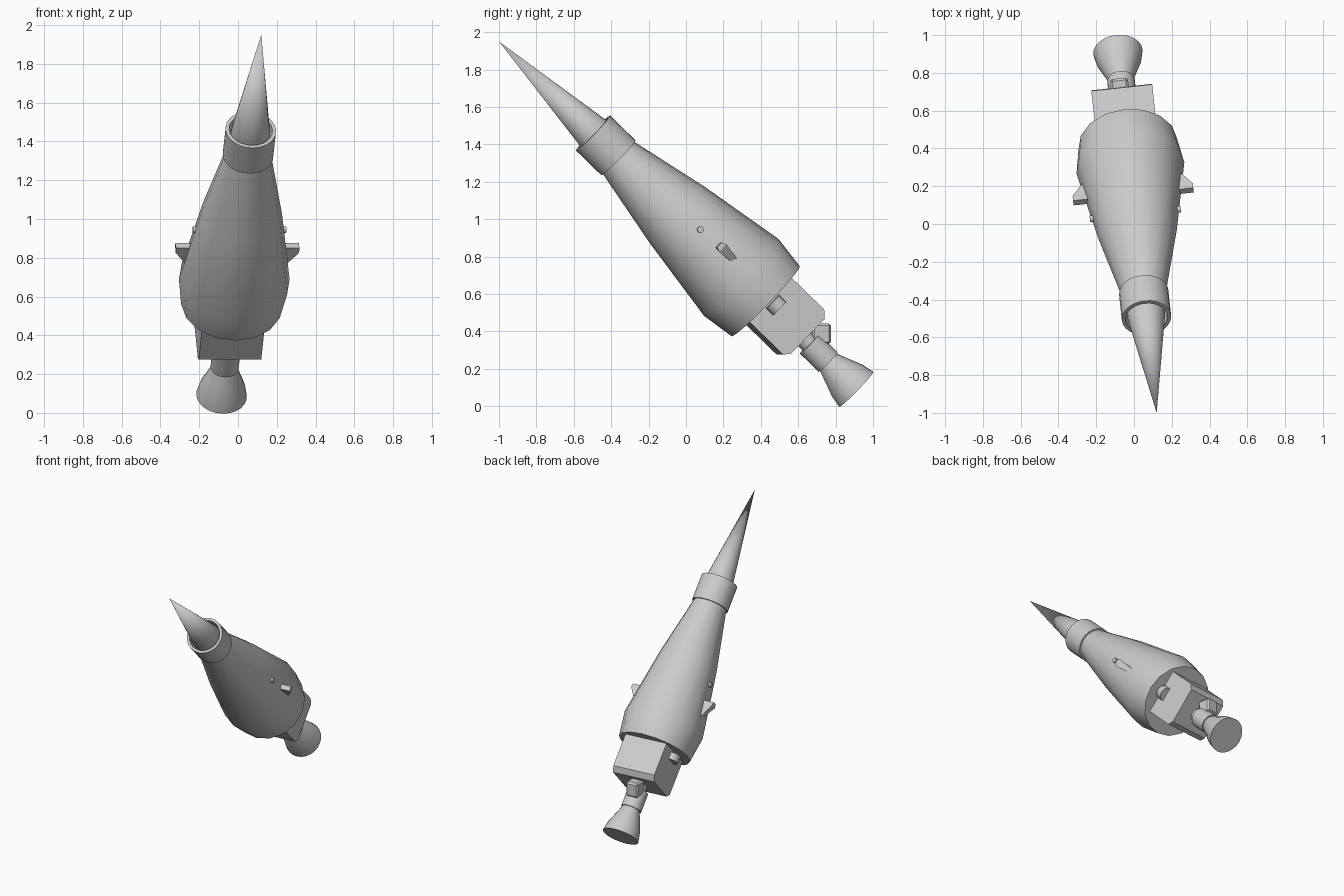
import bpy, bmesh, math
from mathutils import Matrix, Vector

cube = bpy.data.objects.get("Cube")
if cube:
    bpy.data.objects.remove(cube, do_unlink=True)

grey = bpy.data.materials.new("plain_grey")
grey.use_nodes = True
grey.diffuse_color = (0.6, 0.6, 0.6, 1)
grey.node_tree.nodes["Principled BSDF"].inputs["Base Color"].default_value = (0.6, 0.6, 0.6, 1)

# Frame of the tilted craft: local x = sideways, y = upper side, z = towards the nose
tail = Vector((-0.085, 0.91, 0.09))
nose = Vector((0.12, -1.0, 1.95))
length = (nose - tail).length
along = (nose - tail).normalized()
side = Vector((-along.y, along.x, 0)).normalized()
upper = along.cross(side)
frame = Matrix((side, upper, along)).transposed().to_4x4()
frame.translation = tail


def finish(name, bm, matrix=frame, smooth=True):
    bmesh.ops.remove_doubles(bm, verts=bm.verts, dist=1e-5)
    bmesh.ops.recalc_face_normals(bm, faces=bm.faces)
    mesh = bpy.data.meshes.new(name)
    bm.to_mesh(mesh)
    bm.free()
    mesh.materials.append(grey)
    obj = bpy.data.objects.new(name, mesh)
    bpy.context.collection.objects.link(obj)
    obj.matrix_world = matrix
    if smooth:
        bpy.ops.object.select_all(action='DESELECT')
        bpy.context.view_layer.objects.active = obj
        obj.select_set(True)
        bpy.ops.object.shade_smooth_by_angle(angle=math.radians(32))
    return obj


def lathe(name, profile, sides, offset=(0, 0, 0)):
    """Revolve (radius, height) points about the long axis."""
    bm = bmesh.new()
    verts = [bm.verts.new((r, 0, h)) for r, h in profile]
    edges = [bm.edges.new(pair) for pair in zip(verts, verts[1:])]
    bmesh.ops.spin(bm, geom=verts + edges, cent=(0, 0, 0), axis=(0, 0, 1),
                   angle=math.tau, steps=sides)
    bmesh.ops.translate(bm, verts=bm.verts, vec=offset)
    return finish(name, bm)


# Engine nozzle, collar and neck
lathe("engine_nozzle", [(0, 0), (0.131, 0), (0.118, 0.067), (0.09, 0.14),
                        (0.062, 0.215), (0, 0.215)], 24)
lathe("nozzle_collar", [(0, 0.21), (0.073, 0.21), (0.073, 0.35), (0, 0.35)], 24)
lathe("nozzle_neck", [(0, 0.34), (0.05, 0.34), (0.05, 0.42), (0, 0.42)], 24)

# Main body, front ring and nose
lathe("body", [(0, 0.677), (0.262, 0.677), (0.287, 0.86), (0.21, 1.345),
               (0.118, 1.79), (0, 1.79)], 16)
lathe("front_ring", [(0, 1.78), (0.131, 1.78), (0.131, 1.97), (0.112, 1.97),
                     (0.108, 1.87), (0, 1.87)], 24)
lathe("nose_cone", [(0, 1.86), (0.104, 1.86), (0.099, 1.965), (0, length)], 24)

# Equipment box: side profile with chamfered rear edges, extruded sideways
bm = bmesh.new()
outline = [(0.175, 0.70), (0.175, 0.433), (0.141, 0.396),
           (-0.12, 0.396), (-0.152, 0.425), (-0.152, 0.70)]
face = bm.faces.new([bm.verts.new((-0.162, y, z)) for y, z in outline])
extruded = bmesh.ops.extrude_face_region(bm, geom=[face])["geom"]
bmesh.ops.translate(bm, vec=(0.324, 0, 0),
                    verts=[v for v in extruded if isinstance(v, bmesh.types.BMVert)])
finish("equipment_box", bm, smooth=False)

# Small bevelled block above the neck, turned level with the ground
bm = bmesh.new()
bmesh.ops.create_cube(bm, size=1)
bmesh.ops.scale(bm, verts=bm.verts, vec=(0.095, 0.1, 0.11))
bmesh.ops.bevel(bm, geom=bm.edges[:], offset=0.012, segments=1, affect='EDGES')
yaw = math.atan2(side.y, side.x)
finish("sensor_block", bm, Matrix.Translation((-0.075, 0.721, 0.387))
       @ Matrix.Rotation(yaw, 4, 'Z'), smooth=False)

for label, s in (("left", 1), ("right", -1)):
    # Side thruster disc on the equipment box
    lathe(label + "_thruster", [(0, 0.61), (0.05, 0.61), (0.05, 0.662), (0, 0.662)],
          16, (s * 0.162, 0.012, 0))

    # Wedge fin: thin at the tail, rising to a blunt front edge
    bm = bmesh.new()
    rows = [(0.25, 0.014, 0.95), (0.32, 0.028, 1.065), (0.32, 0.018, 1.09),
            (0.22, 0.018, 1.09), (0.22, 0.014, 0.95)]
    top, bottom = [[bm.verts.new((s * x, 0.02 + k * w, z)) for x, w, z in rows]
                   for k in (1, -1)]
    bm.faces.new(top)
    bm.faces.new(bottom)
    for i in range(len(rows)):
        j = (i + 1) % len(rows)
        bm.faces.new((top[i], top[j], bottom[j], bottom[i]))
    finish(label + "_fin", bm, smooth=False)

    # Small round port on the flank
    bm = bmesh.new()
    bmesh.ops.create_cone(bm, cap_ends=True, segments=12, radius1=0.018,
                          radius2=0.018, depth=0.04)
    finish(label + "_port", bm, frame @ Matrix.Translation((s * 0.222, 0.014, 1.214))
           @ Matrix.Rotation(math.pi / 2, 4, 'Y'))
